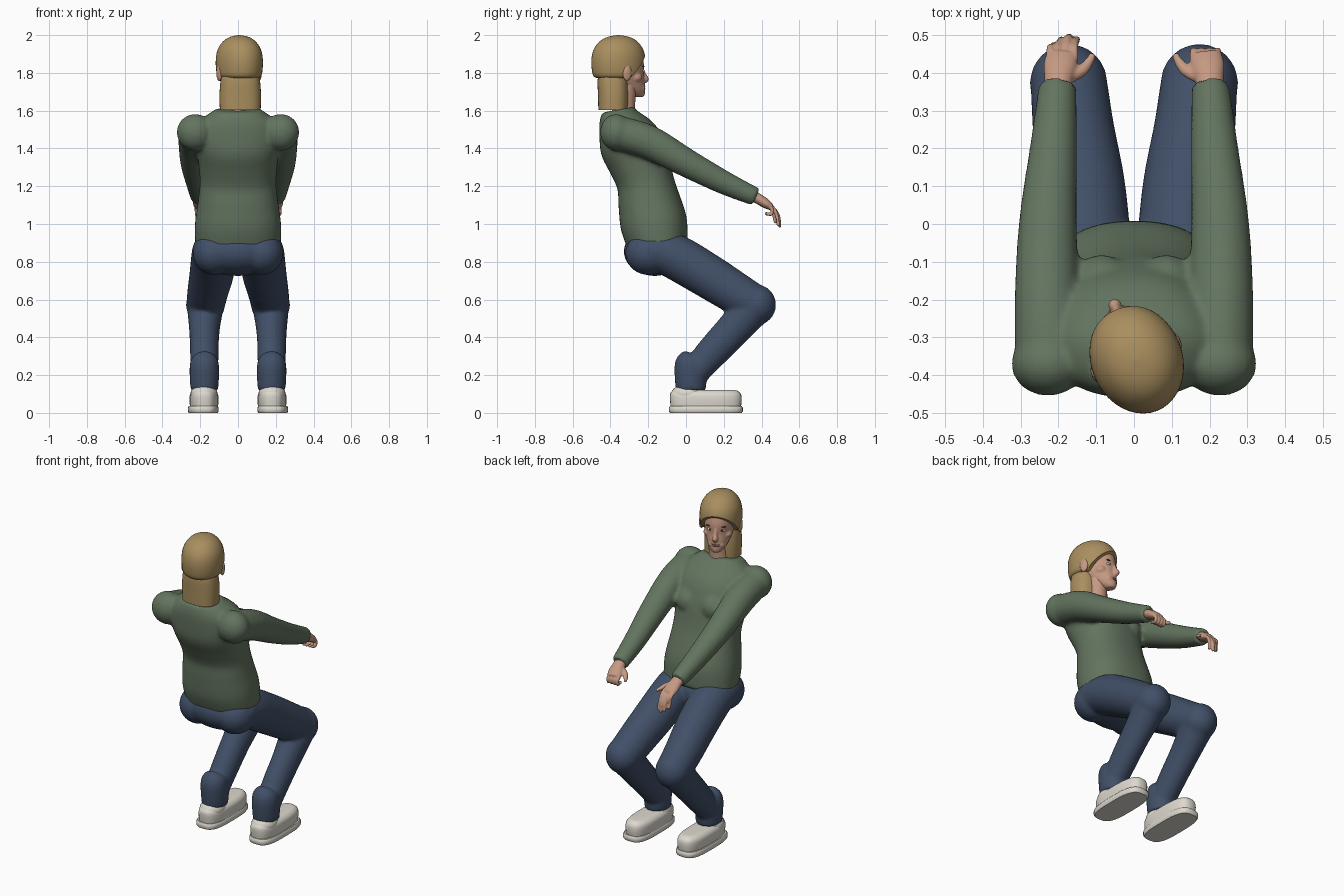
import bpy, bmesh, math
from mathutils import Vector, Matrix


def material(name, rgb):
    m = bpy.data.materials.new(name)
    m.diffuse_color = (*rgb, 1)
    return m


GREEN = material("green_wool", (0.125, 0.175, 0.115))
DENIM = material("blue_denim", (0.052, 0.078, 0.135))
BLOND = material("blond", (0.40, 0.275, 0.115))
SKIN = material("skin", (0.56, 0.32, 0.225))
CREAM = material("shoe_cream", (0.72, 0.69, 0.62))
WHITE = material("eye_white", (0.8, 0.8, 0.78))
DARK = material("dark_brown", (0.04, 0.025, 0.02))
LIPS = material("lip_rose", (0.36, 0.14, 0.12))


def spline(rows, steps):
    """Catmull-Rom resampling of rows of numbers."""
    rows = [list(r) for r in rows]
    out = []
    for i in range(len(rows) - 1):
        p0, p1, p2 = rows[max(i - 1, 0)], rows[i], rows[i + 1]
        p3 = rows[min(i + 2, len(rows) - 1)]
        for k in range(steps):
            t = k / steps
            out.append([0.5 * (2 * b + (c - a) * t + (2 * a - 5 * b + 4 * c - d) * t * t
                               + (3 * b - a - 3 * c + d) * t ** 3)
                        for a, b, c, d in zip(p0, p1, p2, p3)])
    return out + [rows[-1]]


def tube(bm, rows, n=28, power=2.0, flat=False, steps=4):
    """Loft of oval rings; each row is x, y, z, half width in x, half depth."""
    rows = spline(rows, steps)
    pts = [Vector(r[:3]) for r in rows]
    rings = []
    for i, r in enumerate(rows):
        t = pts[min(i + 1, len(pts) - 1)] - pts[max(i - 1, 0)]
        t = Vector((0, 0, 1)) if flat else t.normalized()
        side = (Vector((1, 0, 0)) - t * t.x).normalized()
        up = t.cross(side)
        ring = []
        for k in range(n):
            a = 2 * math.pi * k / n
            c, s = math.cos(a), math.sin(a)
            c = math.copysign(abs(c) ** (2 / power), c)
            s = math.copysign(abs(s) ** (2 / power), s)
            ring.append(bm.verts.new(pts[i] + side * c * r[3] + up * s * r[4]))
        rings.append(ring)
    for a, b in zip(rings, rings[1:]):
        for k in range(n):
            bm.faces.new((a[k], a[(k + 1) % n], b[(k + 1) % n], b[k]))
    bm.faces.new(rings[0][::-1])
    bm.faces.new(rings[-1])


def ball(bm, c, r, seg=24):
    m = Matrix.Translation(c) @ Matrix.Diagonal((*r, 1))
    bmesh.ops.create_uvsphere(bm, u_segments=seg, v_segments=seg // 2, radius=1, matrix=m)


def finish(bm, name, mat, voxel=0, smooth=6, matrix=None):
    if matrix:
        bm.transform(matrix)
    bmesh.ops.recalc_face_normals(bm, faces=bm.faces)
    me = bpy.data.meshes.new(name)
    bm.to_mesh(me)
    bm.free()
    me.materials.append(mat)
    ob = bpy.data.objects.new(name, me)
    bpy.context.collection.objects.link(ob)
    bpy.context.view_layer.objects.active = ob
    bpy.ops.object.select_all(action='DESELECT')
    ob.select_set(True)
    if voxel:
        me.shade_smooth()
        rm = ob.modifiers.new("fuse", 'REMESH')
        rm.mode, rm.voxel_size, rm.use_smooth_shade = 'VOXEL', voxel, True
        sm = ob.modifiers.new("soften", 'SMOOTH')
        sm.iterations, sm.factor = smooth, 0.5
    else:
        bpy.ops.object.shade_smooth_by_angle(angle=math.radians(50))
    return ob


# Sweater: leaning torso, bust, shoulders and outstretched sleeves
bm = bmesh.new()
tube(bm, [(0, -.145, .875, .226, .157), (0, -.17, 1.0, .228, .177), (0, -.195, 1.12, .212, .165),
          (0, -.215, 1.22, .202, .152), (0, -.25, 1.33, .21, .163), (0, -.30, 1.44, .22, .165),
          (0, -.345, 1.54, .20, .122), (0, -.36, 1.605, .12, .085)], n=40, power=2.3)
for s in (-1, 1):
    ball(bm, (s * .085, -.18, 1.37), (.085, .10, .09))
    ball(bm, (s * .227, -.37, 1.485), (.098, .085, .098))
    tube(bm, [(s * .225, -.37, 1.485, .09, .09), (s * .23, -.2, 1.435, .086, .09),
              (s * .228, 0, 1.325, .077, .076), (s * .213, .2, 1.22, .063, .063),
              (s * .202, .37, 1.143, .05, .049)])
finish(bm, "sweater", GREEN, .011, 8)

# Jeans: pelvis, bent legs and bunched cuffs
bm = bmesh.new()
ball(bm, (0, -.165, .855), (.235, .165, .13), 32)
for s in (-1, 1):
    ball(bm, (s * .125, -.2, .845), (.115, .122, .115))
    tube(bm, [(s * .125, -.2, .865, .115, .10), (s * .127, -.07, .832, .12, .119),
              (s * .14, .1, .735, .117, .118), (s * .16, .25, .642, .108, .112),
              (s * .172, .37, .572, .102, .102)])
    ball(bm, (s * .173, .372, .572), (.103, .105, .108))
    tube(bm, [(s * .173, .37, .57, .098, .1), (s * .178, .24, .43, .08, .092),
              (s * .178, .12, .3, .075, .084), (s * .178, .04, .2, .072, .07)])
    tube(bm, [(s * .178, .025, .12, .073, .08), (s * .178, .025, .19, .078, .085),
              (s * .178, .02, .26, .077, .08), (s * .178, .025, .3, .06, .058),
              (s * .178, .03, .312, .03, .03)])
finish(bm, "jeans", DENIM, .011, 5)

# Shoes with separate soles
for s, side in ((-1, "left"), (1, "right")):
    x = s * .18
    bm = bmesh.new()
    tube(bm, [(x, .105, .03, .074, .186), (x, .105, .07, .077, .19), (x, .103, .1, .073, .187),
              (x, .1, .118, .055, .17), (x, .1, .122, .03, .14)], n=36, power=2.8, flat=True)
    ball(bm, (x, .01, .1), (.072, .088, .055))
    finish(bm, side + "_shoe", CREAM)
    bm = bmesh.new()
    tube(bm, [(x + s * .004, .105, 0, .077, .19), (x + s * .004, .105, .008, .082, .196),
              (x + s * .004, .105, .028, .082, .196), (x + s * .004, .105, .036, .077, .19)],
         n=36, power=3.2, flat=True, steps=1)
    finish(bm, side + "_sole", CREAM)

# Hands: reaching fingers on the left, curled fingers on the right
for s, side in ((-1, "left"), (1, "right")):
    bm = bmesh.new()
    tube(bm, [(s * .202, .34, 1.155, .034, .03), (s * .2, .38, 1.135, .037, .028),
              (s * .195, .42, 1.11, .044, .026), (s * .19, .45, 1.09, .04, .018)])
    for k in range(4):
        fx = s * (.158 + .021 * k)
        if s < 0:
            d = (0, .008, 0, -.015)[k]
            path = [(fx, .435, 1.1), (fx, .465, 1.08), (fx + .004, .482 + d, 1.04),
                    (fx + .008, .488 + d, .997 - d)]
        else:
            path = [(fx, .43, 1.1), (fx, .455, 1.08), (fx, .452, 1.052), (fx, .425, 1.055)]
        tube(bm, [(*p, .0115 - .001 * i, .0115 - .001 * i) for i, p in enumerate(path)], n=12)
        ball(bm, path[-1], (.009, .009, .01), 12)
    tube(bm, [(s * .18, .385, 1.125, .018, .018), (s * .14, .405, 1.105, .017, .015),
              (s * .118, .43, 1.09, .012, .012), (s * .108, .45, 1.085, .009, .009)], n=12)
    finish(bm, side + "_hand", SKIN, .005, 3)

# Neck
bm = bmesh.new()
tube(bm, [(0, -.335, 1.56, .07, .068), (0, -.328, 1.62, .057, .058), (.005, -.32, 1.74, .055, .058)])
finish(bm, "neck", SKIN)

# Head parts are built facing +y, then turned towards one side
TURN = Matrix.Translation((.01, -.365, 0)) @ Matrix.Rotation(math.radians(22), 4, 'Z')

# Face with jaw, nose and ears
bm = bmesh.new()
tube(bm, [(0, .122, 1.672, .022, .024), (0, .108, 1.685, .038, .048), (0, .085, 1.71, .056, .072),
          (0, .06, 1.745, .071, .094), (0, .03, 1.79, .085, .117), (0, .01, 1.85, .095, .138),
          (0, 0, 1.92, .09, .125), (0, 0, 1.965, .05, .08)], n=36, flat=True)
tube(bm, [(0, .138, 1.828, .009, .012), (0, .152, 1.79, .011, .014),
          (0, .162, 1.766, .018, .018), (0, .15, 1.752, .012, .01)], n=14)
for s in (-1, 1):
    ball(bm, (s * .02, .13, 1.72), (.03, .02, .02), 16)
    ball(bm, (s * .058, .085, 1.775), (.026, .035, .024), 16)
    ball(bm, (s * .113, .012, 1.80), (.014, .027, .045), 16)
finish(bm, "face", SKIN, .006, 3, TURN)

# Eyes, brows and lips
for name, mat, c, r in (("eye_whites", WHITE, (.036, .127, 1.812), (.016, .012, .0085)),
                        ("irises", DARK, (.035, .136, 1.812), (.0065, .006, .007)),
                        ("brows", DARK, (.038, .130, 1.834), (.02, .01, .0035))):
    bm = bmesh.new()
    for s in (-1, 1):
        ball(bm, (s * c[0], c[1], c[2]), r, 16)
    finish(bm, name, mat, matrix=TURN)
bm = bmesh.new()
for z in (1.718, 1.727):
    ball(bm, (0, .147, z), (.025, .011, .006), 16)
finish(bm, "lips", LIPS, matrix=TURN)

# Hair cap, trimmed along a slanted hairline
bm = bmesh.new()
tube(bm, [(0, .008, 1.772, .095, .118), (0, .008, 1.79, .115, .139), (0, .008, 1.86, .121, .147),
          (0, .008, 1.92, .112, .136), (0, .008, 1.965, .085, .104), (0, .008, 1.99, .048, .06),
          (0, .008, 2.0, .004, .005)], n=40, flat=True)
bmesh.ops.bisect_plane(bm, geom=bm.verts[:] + bm.edges[:] + bm.faces[:], clear_outer=True,
                       plane_co=(0, .05, 1.79), plane_no=(0, .74, -.67))
bmesh.ops.holes_fill(bm, edges=[e for e in bm.edges if e.is_boundary], sides=0)
finish(bm, "hair_cap", BLOND, matrix=TURN)

# Long straight hair down the back of the neck
bm = bmesh.new()
tube(bm, [(.012, -.385, 1.603, .108, .079), (.012, -.385, 1.68, .11, .081),
          (.012, -.388, 1.76, .104, .08), (.012, -.39, 1.81, .09, .07)], n=36, power=2.5, flat=True)
finish(bm, "back_hair", BLOND)
